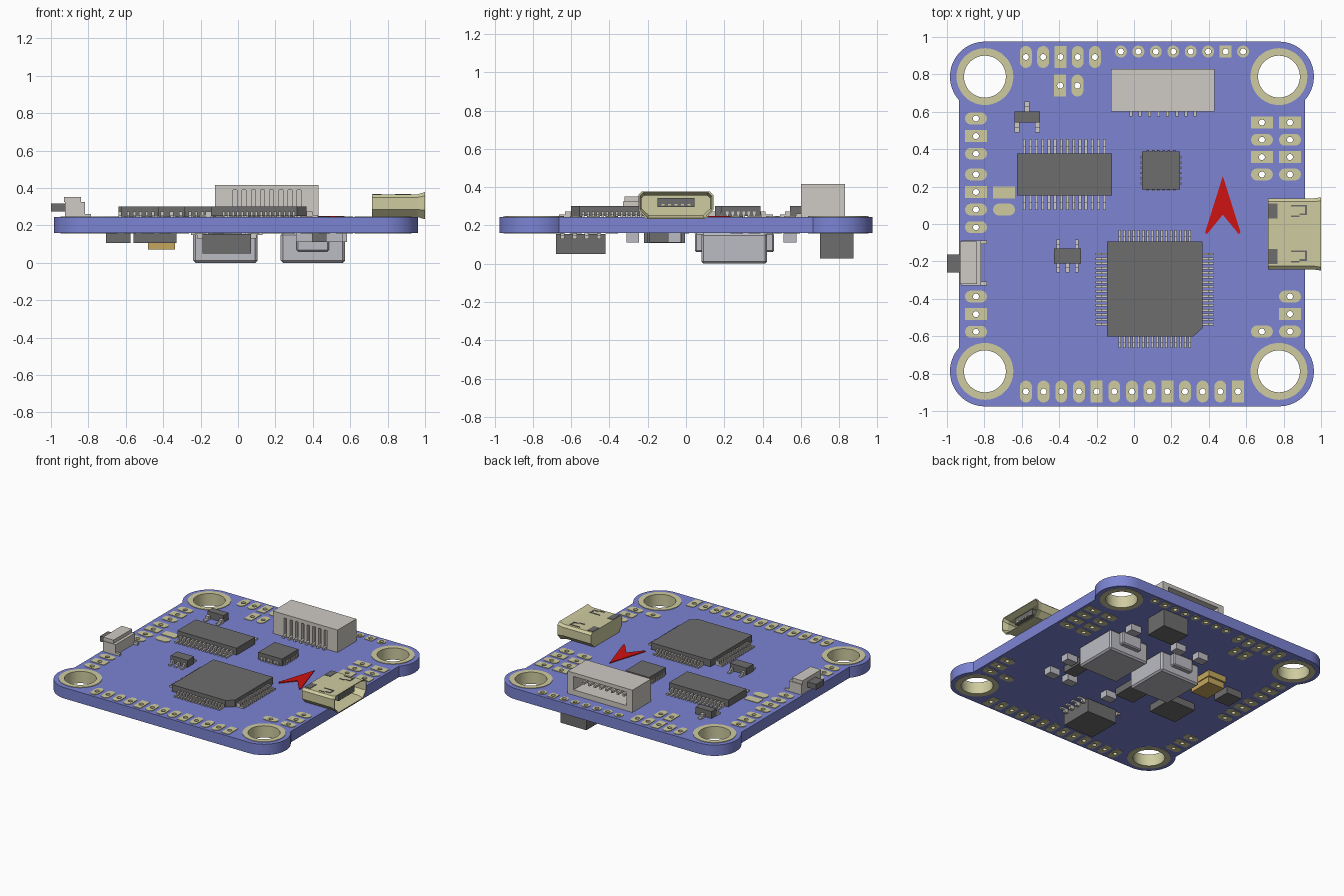
import bpy, bmesh
from math import sin, cos, pi, radians, copysign
from mathutils import Matrix, Vector

cube = bpy.data.objects.get("Cube")
if cube:
    bpy.data.objects.remove(cube, do_unlink=True)


def material(name, *rgb):
    m = bpy.data.materials.new(name)
    m.use_nodes = True
    m.diffuse_color = (*rgb, 1)
    m.node_tree.nodes["Principled BSDF"].inputs["Base Color"].default_value = (*rgb, 1)
    return m


BLUE = material("board blue", .2, .23, .65)
PAD = material("pad beige", .62, .6, .35)
DARK = material("chip grey", .155, .155, .155)
PALE = material("pale housing", .62, .59, .55)
STEEL = material("light grey", .5, .5, .55)
RED = material("arrow red", .62, .006, .006)
GOLD = material("gold", .56, .39, .11)
BOT, TOP = .16, .244


def finish(name, mesh, *mats):
    mesh.materials.clear()
    for m in mats:
        mesh.materials.append(m)
    obj = bpy.data.objects.new(name, mesh)
    bpy.context.collection.objects.link(obj)
    return obj


def boxes(name, mat, items, bevel=0):
    """Boxes given as x0, x1, y0, y1, z0, z1, joined in one object."""
    bm = bmesh.new()
    for b in items:
        lo, hi = Vector(b[0::2]), Vector(b[1::2])
        bmesh.ops.create_cube(bm, size=1, matrix=Matrix.Translation((lo + hi) / 2)
                              @ Matrix.Diagonal((*(hi - lo), 1)))
    mesh = bpy.data.meshes.new(name)
    bm.to_mesh(mesh)
    bm.free()
    obj = finish(name, mesh, mat)
    if bevel:
        obj.modifiers.new("edges", 'BEVEL').width = bevel
    return obj


def plate(name, mat, loops, z0, z1):
    """Flat solid from outlines; inner outlines become holes."""
    cu = bpy.data.curves.new(name, 'CURVE')
    cu.dimensions, cu.fill_mode = '2D', 'BOTH'
    cu.extrude = (z1 - z0) / 2
    for loop in loops:
        s = cu.splines.new('POLY')
        s.points.add(len(loop) - 1)
        for p, (x, y) in zip(s.points, loop):
            p.co = (x, y, 0, 1)
        s.use_cyclic_u = True
    tmp = bpy.data.objects.new(name + " outline", cu)
    bpy.context.collection.objects.link(tmp)
    deps = bpy.context.evaluated_depsgraph_get()
    mesh = bpy.data.meshes.new_from_object(tmp.evaluated_get(deps))
    bpy.data.objects.remove(tmp, do_unlink=True)
    bm = bmesh.new()
    bm.from_mesh(mesh)
    bmesh.ops.remove_doubles(bm, verts=bm.verts, dist=1e-5)
    bmesh.ops.recalc_face_normals(bm, faces=bm.faces)
    bmesh.ops.translate(bm, verts=bm.verts, vec=(0, 0, (z0 + z1) / 2))
    for f in bm.faces:
        f.smooth = True
    bm.to_mesh(mesh)
    bm.free()
    mesh.set_sharp_from_angle(angle=radians(30))
    return finish(name, mesh, mat)


def arc(x, y, r, a0=0, a1=360, n=32):
    full = a1 - a0 == 360
    angles = [radians(a0 + (a1 - a0) * i / (n if full else n - 1)) for i in range(n)]
    return [(x + r * cos(a), y + r * sin(a)) for a in angles]


def rect(x, y, w, h):
    return [(x + i * w / 2, y + j * h / 2) for i, j in ((-1, -1), (1, -1), (1, 1), (-1, 1))]


def stadium(x, y, w, h):
    r = min(w, h) / 2
    ex, ey = w / 2 - r, h / 2 - r
    angles = [(k + .5) * pi / 10 for k in range(20)]
    return [(x + copysign(ex, cos(a)) + r * cos(a), y + copysign(ey, sin(a)) + r * sin(a))
            for a in angles]


# Plated pads and the holes they need in the board
pad_loops, board_holes = [], []


def pad_row(kinds, x, y, dx, dy, w, h):
    for i, k in enumerate(kinds):
        px, py = x + i * dx, y + i * dy
        pad_loops.append((rect if k == "r" else stadium)(px, py, w, h))
        pad_loops.append(arc(px, py, .016, n=14))
        board_holes.append(arc(px, py, .02, n=14))


L, S = .117, .064
pad_row("ooroo", -.578, .893, .0923, 0, S, L)
pad_row("ro", -.395, .74, .0923, 0, S, L)
pad_row("ccccccrc", -.07, .922, .0933, 0, S, S)
pad_row("oooorooorooor", -.578, -.896, .0945, 0, S, L)
for y, kinds in ((.564, "oro"), (.265, "oroo"), (-.388, "oro")):
    pad_row(kinds, -.845, y, 0, -.094, L, S)
for x in (.684, .834):
    pad_row("roro", x, .543, 0, -.0927, L, S)
pad_row("oro", .834, -.388, 0, -.0935, L, S)
pad_row("o", .684, -.575, 0, 0, L, S)

# Board with four round lobes
outline = []
for x, y, a in ((.775, .788, -42), (-.797, .788, 90), (-.797, -.788, 138), (.775, -.788, 270)):
    outline += arc(x, y, .187, a, a + 132, 24)
    pad_loops += [arc(x, y, .152, n=48), arc(x, y, .112, n=48)]
    board_holes.append(arc(x, y, .125, n=48))
plate("board", BLUE, [outline] + board_holes, BOT, TOP)
plate("plated_pads", PAD, pad_loops, BOT - .003, TOP + .004)
plate("jumper_pads", PAD, [rect(-.695, .168, L, S), stadium(-.695, .077, L, S)], TOP - .003, TOP + .004)
plate("direction_arrow", RED, [[(.475, .256), (.57, -.045), (.56, -.054), (.475, .05),
                               (.39, -.054), (.38, -.045)]], TOP - .002, TOP + .006)


def pins(name, body, sides, reach, width, z=TOP, up=1):
    """Bent legs: sides maps N, S, E, W to (count, span)."""
    x0, x1, y0, y1 = body
    items = []
    for side, (n, span) in sides.items():
        for i in range(n):
            t = (i / (n - 1) - .5) * span if n > 1 else 0
            for out, rise in ((reach, .012), (reach * .5, .03)):
                zs = sorted((z, z + up * rise))
                edge = {"N": y1, "S": y0, "E": x1, "W": x0}[side]
                run = sorted((edge, edge + out * (1 if side in "NE" else -1)))
                c = ((x0 + x1) if side in "NS" else (y0 + y1)) / 2 + t
                across = [c - width / 2, c + width / 2]
                items.append((*across, *run, *zs) if side in "NS" else (*run, *across, *zs))
    boxes(name, PALE, items)


# Chips on the upper side
ROOF = .302
MCU = (-.144, .366, -.602, -.094)
x0, x1, y0, y1 = MCU
plate("processor", DARK, [[(x0, y0), (x1 - .05, y0), (x1, y0 + .045), (x1, y1), (x0, y1)]], TOP + .006, ROOF)
pins("processor_pins", MCU, {s: (16, .375) for s in "NSEW"}, .062, .013)
for name, body, sides, reach, width in (
        ("display_chip", (-.626, -.118, .152, .377), {"N": (14, .43), "S": (14, .43)}, .078, .015),
        ("sensor_chip", (.043, .246, .185, .388), {s: (6, .14) for s in "NSEW"}, .008, .013),
        ("transistor", (-.64, -.503, .542, .602), {"N": (1, 0), "S": (2, .11)}, .052, .026),
        ("regulator", (-.428, -.283, -.211, -.131), {"N": (2, .1), "S": (3, .1)}, .047, .02)):
    boxes(name, DARK, [(*body, TOP + .004, ROOF)])
    pins(name + "_pins", body, sides, reach, width)

# Wire connector: open at the back, ribbed at the front
slots = [-.016 + .049 * i for i in range(8)]
x0, x1, y0, y1, roof = -.123, .431, .602, .83, .417
shell = [(x0, x1, y0 + .025, .68, TOP, roof), (x0, x1, y0, y1, .388, roof),
         (x0, x1, .68, y1, TOP, .285), (x0, x0 + .05, .68, y1, .285, .388),
         (x1 - .05, x1, .68, y1, .285, .388)]
edges = [x0] + [s + d for s in slots for d in (-.011, .011)] + [x1]
shell += [(a, b, y0, y0 + .025, TOP, .388) for a, b in zip(edges[0::2], edges[1::2])]
boxes("wire_connector", PALE, shell)
boxes("wire_connector_pins", PALE,
      [(s - .008, s + .008, .575, y0 + .02, TOP, .262) for s in slots]
      + [(s - .008, s + .008, .67, .79, .325, .341) for s in slots])

# Side button
boxes("button_body", PALE, [(-.925, -.818, -.328, -.088, TOP, .325), (-.93, -.84, -.322, -.094, .325, .352)]
      + [(-.82, -.785, y - .01, y + .01, TOP, .262) for y in (-.318, -.098)])
boxes("button_plunger", DARK, [(-1, -.92, -.258, -.163, .275, .317)])

# Micro socket: lofted tube with a flared mouth
YC, ZC = -.053, .306
half = [(.15, .245), (.19, .285), (.19, .35), (.172, .366)]
profile = half + [(-y, z) for y, z in reversed(half)]
bm = bmesh.new()
rings = []
for x, sy, sz in ((.717, 1, 1), (.96, 1, 1), (1, 1.03, 1.2), (1, .99, 1.1), (.96, .94, .86), (.8, .94, .86)):
    rings.append([bm.verts.new((x, YC + y * sy, ZC + (z - ZC) * sz)) for y, z in profile])
n = len(profile)
for a, b in zip(rings, rings[1:]):
    for i in range(n):
        bm.faces.new((a[i], a[(i + 1) % n], b[(i + 1) % n], b[i]))
bm.faces.new(rings[0])
bm.faces.new(rings[-1]).material_index = 1
bmesh.ops.recalc_face_normals(bm, faces=bm.faces)
mesh = bpy.data.meshes.new("socket_shell")
bm.to_mesh(mesh)
bm.free()
finish("socket_shell", mesh, PAD, DARK)
boxes("socket_tongue", DARK, [(.79, .965, YC - .097, YC + .097, .297, .343)])
boxes("socket_contacts", PAD, [(.8, .968, YC + .034 * i - .008, YC + .034 * i + .008, .305, .312)
                               for i in range(-2, 3)])
slits = []
for s in (-1, 1):
    y = YC + s * .122
    slits += [(.72, .768, y - .04, y + .04, .362, .369), (.84, .925, y + .024, y + .032, .362, .369),
              (.84, .885, y - .032, y - .024, .362, .369), (.885, .925, y - .022, y - .012, .362, .369),
              (.915, .925, y - .02, y + .03, .362, .369)]
boxes("socket_slits", DARK, slits)

# Power parts on the underside
for side, x in (("right", -.068), ("left", .4)):
    boxes(side + "_inductor", STEEL, [(x - .172, x + .172, .08, .424, 0, BOT)], .012)
    boxes(side + "_inductor_terminals", STEEL, [(x - .086, x + .086, .047, .46, .06, BOT)], .008)
boxes("lower_driver", DARK, [(-.19, .07, -.68, -.42, .05, BOT - .006)])
pins("lower_driver_pins", (-.19, .07, -.68, -.42), {"E": (4, .19), "W": (4, .19)}, .06, .022, BOT, -1)
boxes("lower_block", DARK, [(.24, .46, .7, .875, .027, BOT)])
boxes("lower_chips", DARK, [(-.56, -.33, -.22, -.005, .107, BOT), (-.706, -.575, .19, .33, .107, BOT),
                            (-.16, 0, -.2, -.03, .107, BOT), (.38, .48, -.19, -.02, .11, BOT)])
boxes("tantalum_capacitor", GOLD, [(-.487, -.33, .21, .425, .115, BOT), (-.48, -.337, .225, .41, .07, .115)])
boxes("small_capacitors", STEEL, [(x - .044, x + .044, y - .033, y + .033, .11, BOT) for x, y in (
    (.515, -.278), (.355, -.278), (.54, -.06), (0, -.278), (.46, .543), (-.15, .543), (.05, .543))])
